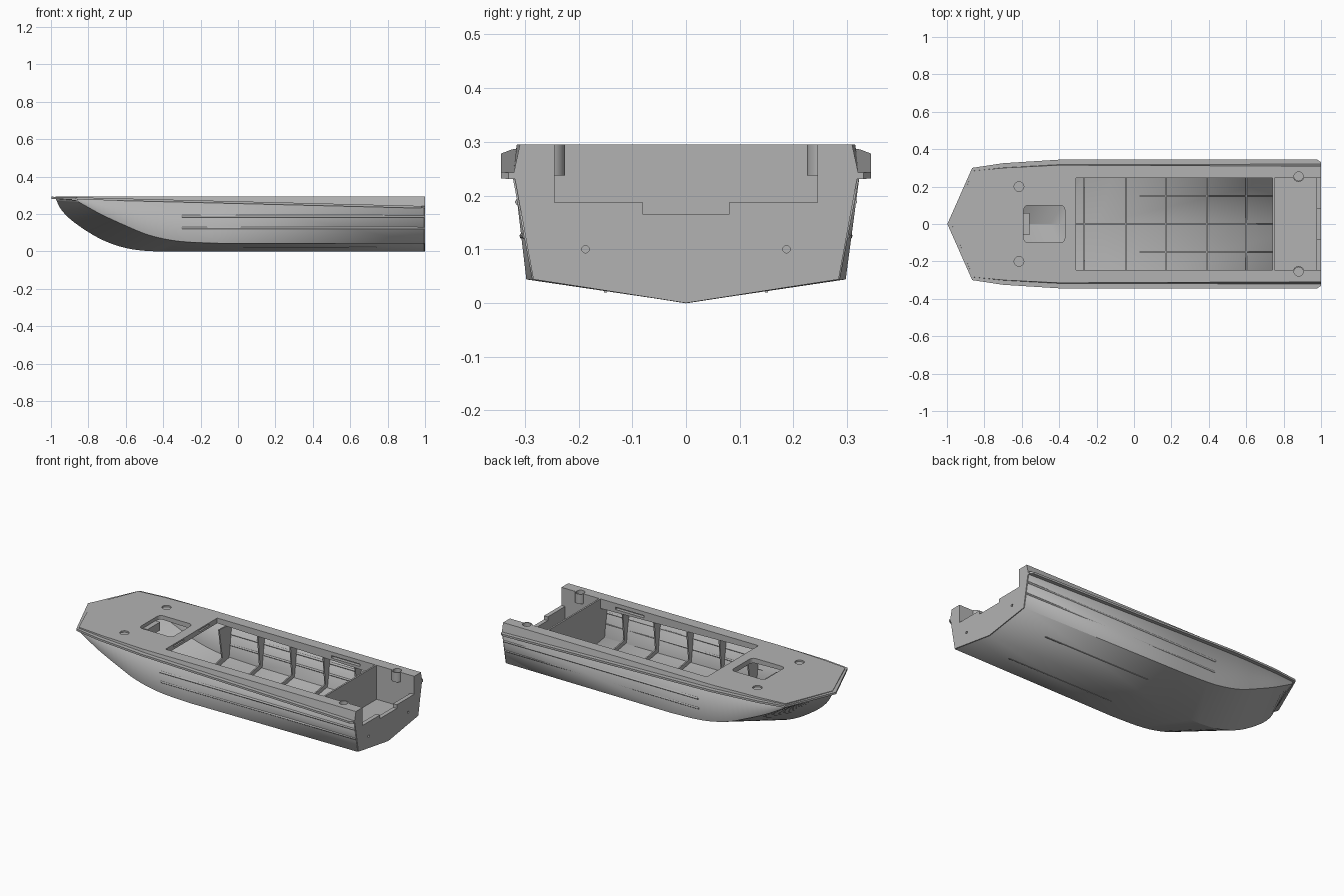
import bpy, bmesh, math
from mathutils import Vector

cube = bpy.data.objects.get("Cube")
if cube:
    bpy.data.objects.remove(cube)

grey = bpy.data.materials.new("hull grey")
grey.use_nodes = True
grey.diffuse_color = (0.45, 0.45, 0.45, 1)
grey.node_tree.nodes["Principled BSDF"].inputs["Base Color"].default_value = (0.45, 0.45, 0.45, 1)


def make(name, verts, faces):
    mesh = bpy.data.meshes.new(name)
    mesh.from_pydata(verts, [], faces)
    bm = bmesh.new()
    bm.from_mesh(mesh)
    bmesh.ops.recalc_face_normals(bm, faces=bm.faces)
    bm.to_mesh(mesh)
    bm.free()
    mesh.materials.append(grey)
    obj = bpy.data.objects.new(name, mesh)
    bpy.context.collection.objects.link(obj)
    return obj


def loft(name, low, high):
    """Closed solid between two matching loops."""
    n = len(low)
    sides = [(i, (i + 1) % n, n + (i + 1) % n, n + i) for i in range(n)]
    return make(name, low + high, sides + [tuple(range(n)), tuple(range(n, 2 * n))])


def slab_x(name, profile, a, b):
    return loft(name, [(a, y, z) for y, z in profile], [(b, y, z) for y, z in profile])


def slab_z(name, outline, a, b):
    return loft(name, [(x, y, a) for x, y in outline], [(x, y, b) for x, y in outline])


def box(name, x0, x1, y0, y1, z0, z1):
    return slab_z(name, [(x0, y0), (x1, y0), (x1, y1), (x0, y1)], z0, z1)


def circle(x, y, r, n=24):
    return [(x + r * math.cos(math.tau * i / n), y + r * math.sin(math.tau * i / n)) for i in range(n)]


def rounded(x0, x1, y0, y1, r):
    corners = [(x1 - r, y1 - r), (x0 + r, y1 - r), (x0 + r, y0 + r), (x1 - r, y0 + r)]
    return [(cx + r * math.cos(math.pi / 2 * (k + j / 5)), cy + r * math.sin(math.pi / 2 * (k + j / 5)))
            for k, (cx, cy) in enumerate(corners) for j in range(6)]


def mirror_y(half):
    """Closes a half outline across the centreline."""
    return half + [(-p[0], p[1]) for p in reversed(half) if abs(p[0]) > 1e-6]


def cut(obj, cutters):
    bpy.context.view_layer.objects.active = obj
    for c in cutters:
        mod = obj.modifiers.new("cut", "BOOLEAN")
        mod.operation, mod.solver, mod.object = "DIFFERENCE", "EXACT", c
        bpy.ops.object.modifier_apply(modifier=mod.name)


def smooth(obj, angle=30):
    bpy.ops.object.select_all(action="DESELECT")
    obj.select_set(True)
    bpy.context.view_layer.objects.active = obj
    bpy.ops.object.shade_smooth_by_angle(angle=math.radians(angle))


def rail_z(x):
    return 0.293 - 0.025 * (x + 1)


# Hull shell: keel x, keel z, chine x, chine y, chine z, sheer y
stations = [(-.972, .283, -.86, .28, .272, .284), (-.94, .222, -.80, .283, .238, .292),
            (-.87, .155, -.72, .287, .195, .300), (-.735, .07, -.60, .29, .14, .308),
            (-.60, .022, -.47, .293, .088, .315), (-.45, .004, -.31, .295, .056, .318),
            (-.20, .003, -.10, .295, .046, .320)]
rows = []
for i in range(len(stations) - 1):
    p = [Vector(stations[min(max(i + k, 0), len(stations) - 1)]) for k in (-1, 0, 1, 2)]
    for s in range(4):
        t = s / 4
        rows.append(0.5 * (2 * p[1] + (p[2] - p[0]) * t + (2 * p[0] - 5 * p[1] + 4 * p[2] - p[3]) * t * t
                           + (3 * p[1] - p[0] - 3 * p[2] + p[3]) * t ** 3))
rows += [Vector(stations[-1]), Vector((.995, .003, .995, .284, .045, .320))]
verts, faces = [], []
for kx, kz, cx, cy, cz, sy in rows:
    sz = rail_z(cx) - 0.006
    verts += [(cx, -sy, sz), (cx, -cy, cz), (kx, 0, kz), (cx, cy, cz), (cx, sy, sz)]
for r in range(len(rows) - 1):
    faces += [(5 * r + c, 5 * r + c + 1, 5 * r + c + 6, 5 * r + c + 5) for c in range(4)]
hull = make("hull", verts, faces)
mod = hull.modifiers.new("thickness", "SOLIDIFY")
mod.thickness, mod.offset = 0.006, 0
smooth(hull, 20)

# Cutters for the openings
cockpit = box("cockpit_cutter", -.31, .74, -.245, .245, .1, .4)
well = box("well_cutter", .75, 1.1, -.245, .245, .1, .4)
hatch = slab_z("hatch_cutter", rounded(-.59, -.37, -.10, .10, .025), .1, .4)
recesses, holder_holes, slots, drains = [], [], [], []
for side in (-1, 1):
    recesses.append(slab_z("recess_cutter", circle(-.615, side * .2, .026), .286, .4))
    holder_holes.append(slab_z("holder_cutter", circle(.88, side * .255, .024), .25, .4))
    slots.append(box("slot_cutter", .45, .64, side * .25 - .015, side * .25 + .015, .258, .272))
    slots.append(box("fore_slot_cutter", -.33, -.3, side * .12 - .05, side * .12 + .05, .278, .286))
    drains.append(slab_x("drain_cutter", circle(side * .187, .1, .007, 12), .9, 1.1))

# Rub rail
edge = [(0, -.998), (.30, -.865), (.325, -.70), (.344, -.40), (.344, .98), (.33, 1)]
outer = [(x, y) for y, x in mirror_y(edge)]
rail = loft("rub_rail", [(x, y, rail_z(x) - .012) for x, y in outer], [(x, y, rail_z(x)) for x, y in outer])
cut(rail, [cockpit, well, hatch])

# Raised deck, its sides leaning inward
edge = [(0, -.975), (.285, -.86), (.302, -.70), (.319, -.40), (.322, 1)]
inner = [(x, y) for y, x in mirror_y(edge)]
deck = loft("deck", [(x, y, rail_z(x) - .008) for x, y in inner],
            [(x, y - math.copysign(.25 * (.295 - rail_z(x)), y) if y else 0, .295) for x, y in inner])
cut(deck, [cockpit, well, hatch] + recesses + holder_holes + slots)

# Transom with its stepped notch and drains
transom = slab_x("transom", mirror_y([(0, 0), (.284, .044), (.32, .24), (.309, .295), (.245, .295),
                                      (.245, .187), (.08, .187), (.08, .165)]), .975, 1)
cut(transom, drains)

# Splash well behind the cockpit
slab_x("well_bulkhead", mirror_y([(0, .004), (.284, .05), (.315, .24), (.25, .294)]), .74, .75)
box("well_floor", .75, .976, -.285, .285, .084, .09)
for side in (-1, 1):
    name = "left" if side > 0 else "right"
    box(name + "_well_wall", .75, .976, side * .248 - .003, side * .248 + .003, .088, .25)
    holder = slab_z(name + "_rod_holder", circle(.88, side * .255, .03), .237, .295)
    cut(holder, [holder_holes[0 if side < 0 else 1]])
    smooth(holder)

# Cockpit ribs, tapering down the side and along the bottom
for i, x in enumerate((-.265, -.045, .17, .39, .60)):
    top, foot = (.195, .225) if i == 0 else (.25, .268)
    slab_x("rib_%d" % (i + 1), mirror_y([(0, .004), (.288, .054), (.316, .25), (top, .255),
                                         (foot, .075), (0, .028)]), x - .004, x + .004)

# Stringers along the bottom
box("keel_stringer", -.31, .74, -.003, .003, .003, .03)
for side in (-1, 1):
    name = "left" if side > 0 else "right"
    box(name + "_stringer", .03, .74, side * .15 - .003, side * .15 + .003, .02, .048)
    # Pressed strakes along the hull side
    for label, z, r in (("upper", .188, .007), ("lower", .125, .006)):
        loops = []
        for x, chine in ((-.3, .295), (.995, .284)):
            y = chine + (.32 - chine) * (z - .045) / (rail_z(x) - .051)
            loops.append([(x, side * y + dy, dz) for dy, dz in circle(0, z, r, 8)])
        strake = loft("%s_%s_strake" % (name, label), loops[0], loops[1])
        smooth(strake, 50)

# Hatch fitting under the foredeck
box("hatch_fitting", -.592, -.56, -.06, .06, .225, .275)

for c in [cockpit, well, hatch] + recesses + holder_holes + slots + drains:
    bpy.data.objects.remove(c)
